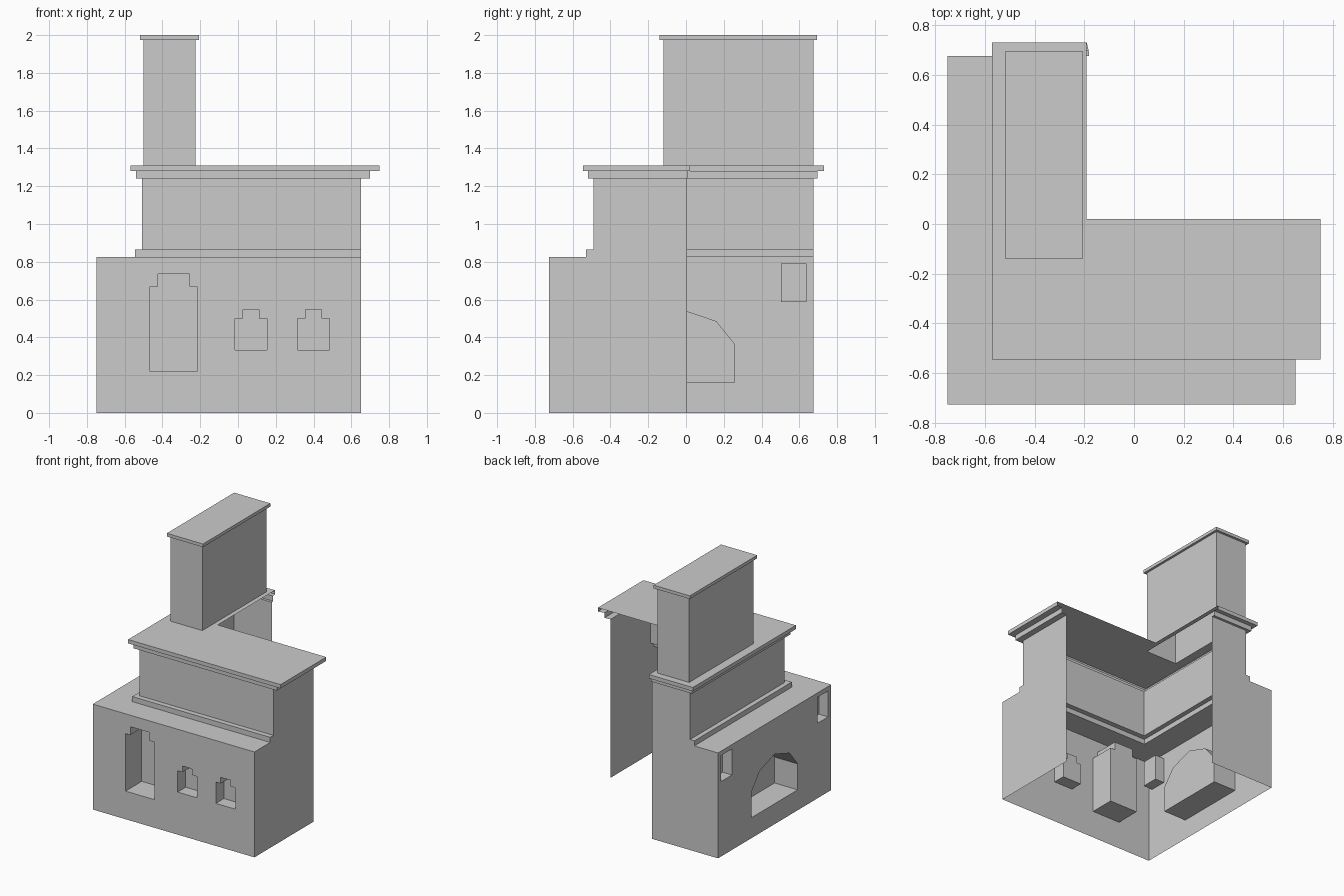
import bpy, bmesh
from mathutils import Vector

if "Cube" in bpy.data.objects:
    bpy.data.objects.remove(bpy.data.objects["Cube"])


def finish(bm, name):
    me = bpy.data.meshes.new(name)
    bm.normal_update()
    bm.to_mesh(me)
    bm.free()
    ob = bpy.data.objects.new(name, me)
    bpy.context.collection.objects.link(ob)
    return ob


def loft(name, rings, closed=False, cap=False, skip=()):
    """Skin between rings of points, leaving out zero-area and skipped faces."""
    bm = bmesh.new()
    vs = [[bm.verts.new(p) for p in r] for r in rings]
    n = len(rings[0])
    for k in range(len(vs) - 1):
        a, b = vs[k], vs[k + 1]
        for i in range(n if closed else n - 1):
            j = (i + 1) % n
            if (k, i) not in skip:
                f = bm.faces.new((a[j], a[i], b[i], b[j]))
                if f.calc_area() < 1e-6:
                    bm.faces.remove(f)
    if cap:
        bm.faces.new(vs[-1][::-1])
    bmesh.ops.delete(bm, geom=[v for v in bm.verts if not v.link_faces], context='VERTS')
    return finish(bm, name)


def panel(name, to3d, outline, holes):
    """Flat sheet with holes; holes with a depth become recessed niches."""
    bm = bmesh.new()
    normal = to3d(0, 0, -1) - to3d(0, 0, 0)
    edges, loops = [], []
    for pts in [outline] + [h[0] for h in holes]:
        vs = [bm.verts.new(to3d(u, v, 0)) for u, v in pts]
        edges += [bm.edges.new((vs[i - 1], vs[i])) for i in range(len(vs))]
        loops.append(vs)
    bmesh.ops.triangle_fill(bm, edges=edges, use_beauty=True, normal=normal)
    bm.normal_update()
    for f in bm.faces:
        if f.normal.dot(normal) < 0:
            f.normal_flip()
    for front, (pts, depth) in zip(loops[1:], holes):
        if depth:
            back = [bm.verts.new(to3d(u, v, depth)) for u, v in pts]
            for i in range(len(pts)):
                bm.faces.new((front[i - 1], front[i], back[i], back[i - 1]))
            bm.faces.new(back)
    return finish(bm, name)


def rect(x0, y0, x1, y1):
    return [(x0, y0), (x1, y0), (x1, y1), (x0, y1)]


def stepped(cx, w, z0, z1, w2, z2):
    """Niche outline with a narrower raised head."""
    return [(cx - w, z0), (cx + w, z0), (cx + w, z1), (cx + w2, z1),
            (cx + w2, z2), (cx - w2, z2), (cx - w2, z1), (cx - w, z1)]


# Stove shell: end walls, ledges, upper walls and stepped cornice
def ring(x0, y0, z, x1=0.65, y1=0.675, xe=-0.18, ye=0.005):
    return [(x1, ye, z), (x1, y0, z), (x0, y0, z), (x0, y1, z), (xe, y1, z)]


lower = dict(x1=0.70, y1=0.695, xe=-0.182, ye=0.01)
upper = dict(x1=0.75, y1=0.73, xe=-0.19, ye=0.02)
loft("stove_shell", [
    ring(-0.75, -0.725, 0), ring(-0.75, -0.725, 0.825),
    ring(-0.545, -0.53, 0.825), ring(-0.545, -0.53, 0.865),
    ring(-0.508, -0.49, 0.865), ring(-0.508, -0.49, 1.24),
    ring(-0.54, -0.52, 1.24, **lower), ring(-0.54, -0.52, 1.28, **lower),
    ring(-0.57, -0.545, 1.28, **upper), ring(-0.57, -0.545, 1.31, **upper),
], skip={(0, 1), (0, 2)})

# Front wall with one tall and two small niches
panel("front_wall", lambda u, v, d: Vector((u, -0.725 + d, v)),
      rect(-0.75, 0, 0.65, 0.825),
      [(stepped(-0.341, 0.125, 0.22, 0.67, 0.083, 0.735), 0.2)] +
      [(stepped(cx, 0.084, 0.333, 0.5, 0.042, 0.548), 0.1) for cx in (0.069, 0.4)])

# Left wall with arched firebox and two small niches
arch = [(-0.285, 0.16), (0.285, 0.16), (0.285, 0.363), (0.185, 0.486),
        (0, 0.548), (-0.185, 0.486), (-0.285, 0.363)]
panel("firebox_wall", lambda u, v, d: Vector((-0.75 + d, -0.025 - u, v)),
      rect(-0.7, 0, 0.7, 0.825),
      [(arch, 0.2)] + [(rect(cx - 0.067, 0.587, cx + 0.067, 0.79), 0.08)
                       for cx in (-0.595, 0.595)])

# Top slab, open under the chimney
panel("top_slab", lambda u, v, d: Vector((u, v, 1.31 - d)),
      [(-0.57, -0.545), (0.75, -0.545), (0.75, 0.02), (-0.19, 0.02), (-0.19, 0.73), (-0.57, 0.73)],
      [(rect(-0.5, -0.12, -0.225, 0.675), 0)])


# Chimney with overhanging cap
def flue(o, z):
    return [(x, y, z) for x, y in reversed(rect(-0.5 - o, -0.12 - o, -0.225 + o, 0.675 + o))]


loft("chimney", [flue(0, 1.31), flue(0, 1.975), flue(0.019, 1.975), flue(0.019, 2.0)],
     closed=True, cap=True)
